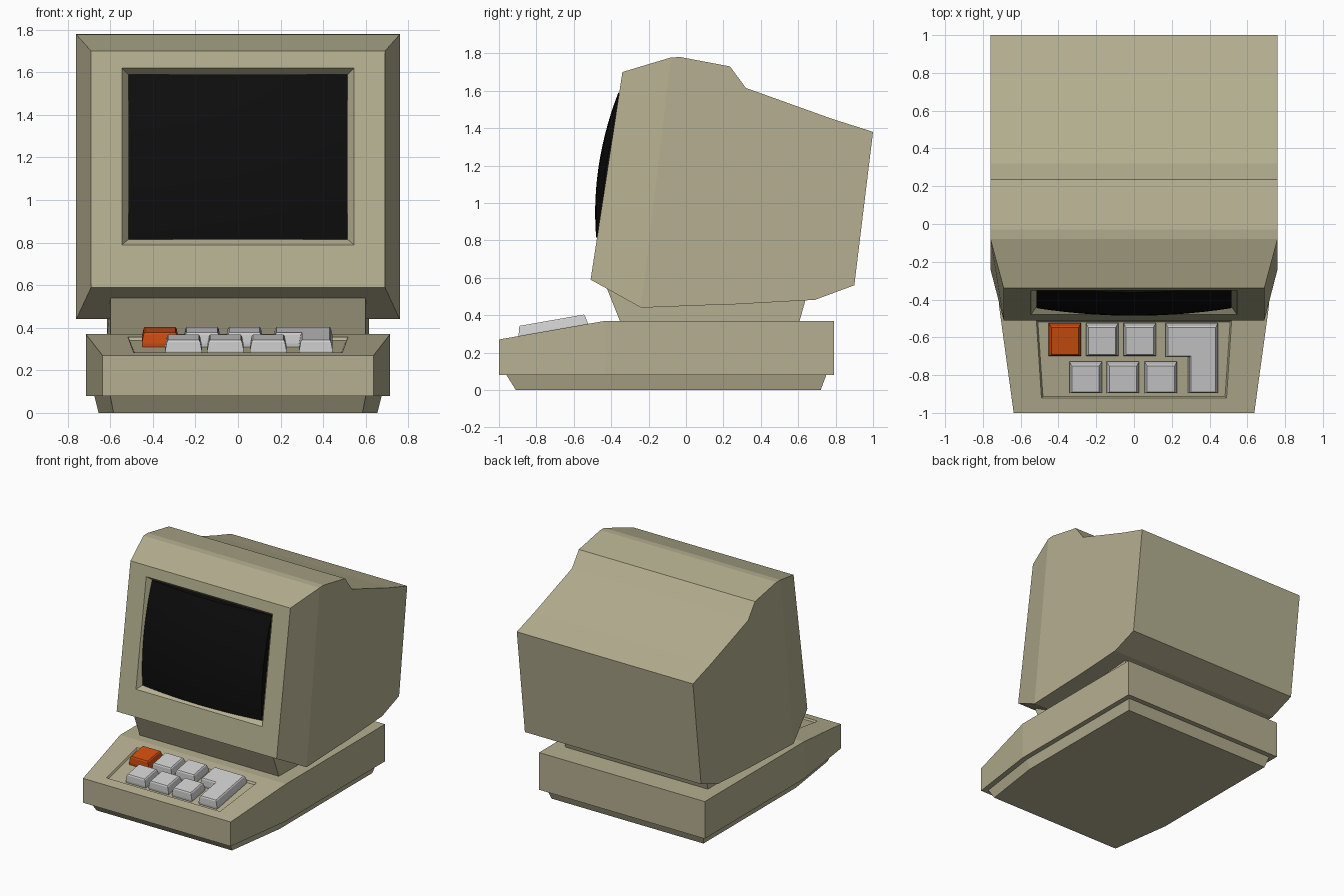
import bpy, bmesh, math

if "Cube" in bpy.data.objects:
    bpy.data.objects.remove(bpy.data.objects["Cube"])


def material(name, rgb):
    m = bpy.data.materials.new(name)
    m.diffuse_color = (*rgb, 1)
    m.use_nodes = True
    m.node_tree.nodes["Principled BSDF"].inputs["Base Color"].default_value = m.diffuse_color
    return m


TAN = material("tan plastic", (0.46, 0.43, 0.28))
BLACK = material("black glass", (0.004, 0.004, 0.004))
GREY = material("light grey key", (0.62, 0.62, 0.62))
ORANGE = material("orange key", (0.62, 0.075, 0.005))


def finish(bm, name, mat):
    bmesh.ops.recalc_face_normals(bm, faces=bm.faces[:])
    me = bpy.data.meshes.new(name)
    bm.to_mesh(me)
    bm.free()
    me.materials.append(mat)
    ob = bpy.data.objects.new(name, me)
    bpy.context.collection.objects.link(ob)
    return ob


def ring(bm, pts):
    return [bm.verts.new(p) for p in pts]


def bridge(bm, a, b):
    n = len(a)
    for i in range(n):
        bm.faces.new((a[i], a[(i + 1) % n], b[(i + 1) % n], b[i]))


def recess(bm, outer, opening, floor):
    """Frame around an opening, sloping walls and a floor."""
    o, f = ring(bm, opening), ring(bm, floor)
    bridge(bm, outer, o)
    bridge(bm, o, f)
    bm.faces.new(f)


def loft(name, mat, rings):
    bm = bmesh.new()
    vs = [ring(bm, r) for r in rings]
    for a, b in zip(vs, vs[1:]):
        bridge(bm, a, b)
    bm.faces.new(vs[0])
    bm.faces.new(vs[-1])
    return finish(bm, name, mat)


def rect(w0, w1, z0, z1, plane, off=0.0):
    """Rectangle or trapezoid lying on a tilted front plane."""
    return [(-w0, plane(z0) + off, z0), (w0, plane(z0) + off, z0),
            (w1, plane(z1) + off, z1), (-w1, plane(z1) + off, z1)]


def front_y(z):
    return -0.51 + (z - 0.59) * 0.17 / 1.11


# Monitor case: side profile across the full width, chamfered to the front
W = 0.76
profile = [(-0.24, 0.44), (0.15, 0.455), (0.24, 0.457), (0.69, 0.482), (0.90, 0.56),
           (1.0, 1.38), (0.78, 1.45), (0.32, 1.615), (0.235, 1.73), (-0.03, 1.78), (-0.08, 1.778)]
bm = bmesh.new()
left = ring(bm, [(-W, y, z) for y, z in profile])
right = ring(bm, [(W, y, z) for y, z in profile])
for i in range(len(profile) - 1):
    bm.faces.new((left[i], left[i + 1], right[i + 1], right[i]))
bm.faces.new(left)
bm.faces.new(right)
front = ring(bm, rect(0.69, 0.69, 0.59, 1.70, front_y))
bridge(bm, [left[0], right[0], right[-1], left[-1]], front)
recess(bm, front, rect(0.545, 0.545, 0.79, 1.62, front_y),
       rect(0.515, 0.515, 0.815, 1.59, front_y, 0.04))
finish(bm, "monitor_case", TAN)

# Bulging screen glass with a skirt behind it
bm = bmesh.new()
bmesh.ops.create_grid(bm, x_segments=14, y_segments=14, size=1)
for v in bm.verts:
    u, w = v.co.x, v.co.y
    z = 1.2025 + 0.3875 * w
    v.co = (0.515 * u, front_y(z) + 0.035 - (0.085 - 0.045 * w * w - 0.04 * u * u), z)
edge = [e for e in bm.edges if e.is_boundary]
ext = bmesh.ops.extrude_edge_only(bm, edges=edge)["geom"]
for v in ext:
    if isinstance(v, bmesh.types.BMVert):
        v.co.y = front_y(v.co.z) + 0.06
bmesh.ops.holes_fill(bm, edges=[e for e in bm.edges if e.is_boundary], sides=0)
screen = finish(bm, "screen_glass", BLACK)
bpy.context.view_layer.objects.active = screen
screen.select_set(True)
bpy.ops.object.shade_smooth_by_angle(angle=math.radians(35))
screen.select_set(False)


# Neck between base and monitor
def neck_ring(y0, y1, z):
    return [(-0.60, y0, z), (0.60, y0, z), (0.615, y1, z), (-0.615, y1, z)]


loft("neck", TAN, [neck_ring(-0.35, 0.605, 0.36), neck_ring(-0.422, 0.655, 0.54)])


# Base: outline tapering to the front, with a sloped keyboard deck
def outline(wf, wb, yf, ym, yb, zf, zb):
    return [(-wf, yf, zf), (wf, yf, zf), (wb, ym, zb), (wb, yb, zb), (-wb, yb, zb), (-wb, ym, zb)]


def deck_z(y):
    return 0.27 + (y + 1) * 0.10 / 0.57


bm = bmesh.new()
low = ring(bm, outline(0.637, 0.715, -1, -0.43, 0.79, 0.08, 0.08))
top = ring(bm, outline(0.637, 0.715, -1, -0.43, 0.79, 0.27, 0.37))
bridge(bm, low, top)
bm.faces.new(low)
bm.faces.new(top[2:])


def deck_quad(w0, w1, y0, y1, dz):
    return [(-w0, y0, deck_z(y0) + dz), (w0, y0, deck_z(y0) + dz),
            (w1, y1, deck_z(y1) + dz), (-w1, y1, deck_z(y1) + dz)]


recess(bm, [top[0], top[1], top[2], top[5]], deck_quad(0.49, 0.517, -0.922, -0.51, 0),
       deck_quad(0.482, 0.509, -0.914, -0.518, -0.014))
finish(bm, "base", TAN)

# Foot plinth under the base
loft("foot_plinth", TAN, [outline(0.585, 0.655, -0.91, -0.42, 0.72, 0, 0),
                          outline(0.60, 0.675, -0.96, -0.43, 0.75, 0.08, 0.08)])


# Keys: axis-aligned outlines raised from the deck and tapered
def inset(pts, t):
    out = []
    for i, (x, y) in enumerate(pts):
        px, py = pts[i - 1]
        nx, ny = pts[(i + 1) % len(pts)]
        sx = math.copysign(1, y - py) if abs(y - py) > abs(x - px) else math.copysign(1, ny - y)
        sy = math.copysign(1, x - px) if abs(x - px) > abs(y - py) else math.copysign(1, nx - x)
        out.append((x - t * sx, y + t * sy))
    return out


def key(name, mat, pts):
    levels = [(0.003, -0.018), (0, 0.003), (0.008, 0.044), (0.014, 0.052)]
    loft(name, mat, [[(x, y - 0.17 * max(h, 0), deck_z(y) + h) for x, y in inset(pts, t)]
                     for t, h in levels])


def box(x, y0, y1, w=0.172):
    return [(x, y0), (x + w, y0), (x + w, y1), (x, y1)]


key("orange_key", ORANGE, box(-0.452, -0.697, -0.524))
for i, x in enumerate((-0.255, -0.056)):
    key(f"upper_key_{i + 1}", GREY, box(x, -0.697, -0.524))
for i, x in enumerate((-0.342, -0.145, 0.056)):
    key(f"lower_key_{i + 1}", GREY, box(x, -0.894, -0.728))
key("enter_key", GREY, [(0.167, -0.703), (0.287, -0.703), (0.287, -0.894),
                        (0.445, -0.894), (0.445, -0.524), (0.167, -0.524)])
